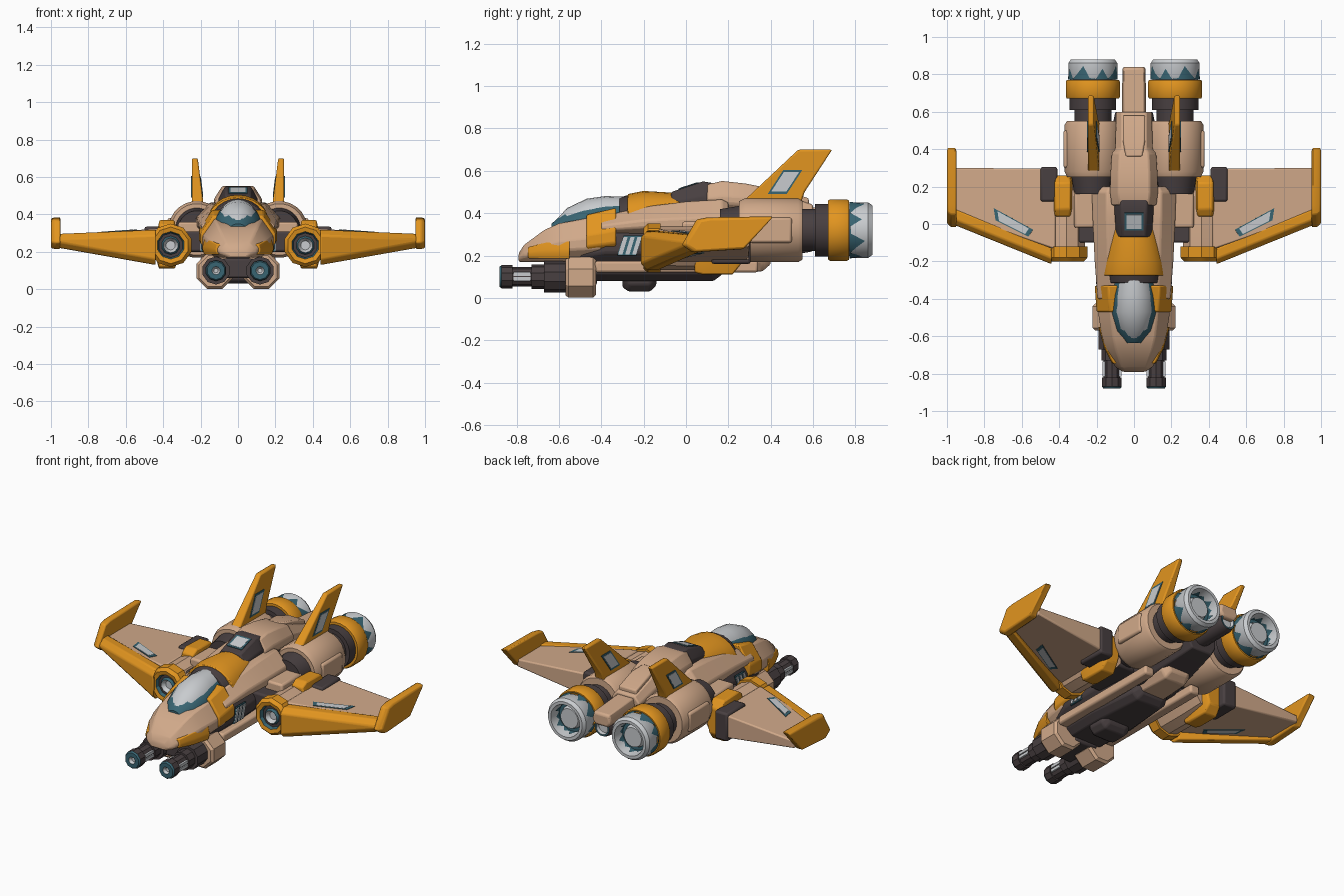
import bpy, bmesh, math
from mathutils import Vector

if "Cube" in bpy.data.objects:
    bpy.data.objects.remove(bpy.data.objects["Cube"])


def material(name, r, g, b):
    m = bpy.data.materials.new(name)
    m.use_nodes = True
    m.diffuse_color = (r, g, b, 1)
    m.node_tree.nodes["Principled BSDF"].inputs["Base Color"].default_value = (r, g, b, 1)
    return m


# T tan, O orange, D dark, B teal blue, L light grey
PALETTE = {"T": material("tan_armour", .64, .40, .255), "O": material("orange_paint", .76, .30, .014),
           "D": material("dark_metal", .065, .05, .052), "B": material("teal_trim", .04, .13, .17),
           "L": material("light_grey", .58, .60, .62)}


def skin(name, loops, mats, mirror=False, bevel=.008, caps=True):
    """Bridge equal-length loops; one letter per band, or one for all."""
    if len(mats) == 1:
        mats = mats * (len(loops) - 1)
    used = sorted(set(mats))
    bm = bmesh.new()
    rings = [[bm.verts.new(p) for p in loop] for loop in loops]
    n = len(rings[0])
    for a, b, m in zip(rings, rings[1:], mats):
        for i in range(n):
            j = (i + 1) % n
            bm.faces.new((a[i], a[j], b[j], b[i])).material_index = used.index(m)
    if caps:
        bm.faces.new(rings[0]).material_index = used.index(mats[0])
        bm.faces.new(rings[-1]).material_index = used.index(mats[-1])
    bmesh.ops.recalc_face_normals(bm, faces=bm.faces)
    me = bpy.data.meshes.new(name)
    bm.to_mesh(me)
    bm.free()
    for u in used:
        me.materials.append(PALETTE[u])
    ob = bpy.data.objects.new(name, me)
    bpy.context.collection.objects.link(ob)
    bpy.ops.object.select_all(action='DESELECT')
    ob.select_set(True)
    bpy.context.view_layer.objects.active = ob
    bpy.ops.object.shade_smooth_by_angle(angle=math.radians(32))
    if mirror:
        ob.modifiers.new("Mirror", 'MIRROR')
    if bevel:
        mod = ob.modifiers.new("Bevel", 'BEVEL')
        mod.width, mod.segments, mod.limit_method = bevel, 2, 'ANGLE'


def section(y, w, z0, z1, t=.66, b=.7, cx=0):
    h = z1 - z0
    half = [(b * w, z0), (w, z0 + .3 * h), (w, z0 + .55 * h), (t * w, z1)]
    return [(cx + x, y, z) for x, z in half] + [(cx - x, y, z) for x, z in reversed(half)]


def arch(y, w, z0, z1):
    return [(w * math.cos(a), y, z0 + (z1 - z0) * math.sin(a))
            for a in (math.pi * i / 12 for i in range(13))]


def loft(name, rows, mat, shape=section, **kw):
    skin(name, [shape(*r) for r in rows], mat, **kw)


def lathe(name, x, z, profile, mats, sides=24):
    turn = [math.tau * (i + .5) / sides for i in range(sides)]
    skin(name, [[(x + r * math.cos(a), y, z + r * math.sin(a)) for a in turn]
                for y, r in profile], mats, mirror=True, bevel=0)


def box(name, x0, x1, y0, y1, z0, z1, mat, mirror=False, bevel=.012):
    loops = [[(x0, y, z0), (x1, y, z0), (x1, y, z1), (x0, y, z1)] for y in (y0, y1)]
    skin(name, loops, mat, mirror, bevel)


def window(name, pts, mirror=True):
    """Teal frame plate with a light pane on it."""
    pts = [Vector(p) for p in pts]
    mid = sum(pts, Vector()) / len(pts)
    n = (pts[1] - pts[0]).cross(pts[2] - pts[0]).normalized()
    for part, s, d, m in (("frame", 1, .003, "B"), ("pane", .8, .0045, "L")):
        loop = [mid + (p - mid) * s for p in pts]
        skin(name + "_" + part, [[p - n * d for p in loop], [p + n * d for p in loop]], m, mirror, 0)


# Fuselage
loft("nose_and_hull", [(-.79, .06, .17, .21), (-.765, .10, .17, .25), (-.67, .15, .17, .32),
                       (-.6, .172, .17, .352), (-.5, .188, .17, .37), (-.4, .195, .17, .39)], "T")
loft("shoulder_hull", [(-.4, .195, .29, .385), (-.2, .21, .29, .43), (0, .22, .28, .455),
                       (.17, .225, .28, .465), (.2, .2, .3, .45)], "T")
loft("inner_core", [(-.5, .16, .13, .35), (-.38, .195, .15, .36), (-.15, .195, .15, .36),
                    (.2, .18, .15, .4), (.6, .1, .22, .4)], "D")
loft("chin_stripe", [(-.745, .118, .187, .24, .95, .95), (-.66, .16, .185, .262, .95, .95),
                     (-.55, .19, .185, .27, .95, .95)], "O", bevel=.004)
loft("cheek_hoop", [(-.47, .2, .18, .392), (-.33, .21, .19, .425)], "O")
loft("canopy_frame", [(-.635, .05, .31, .35), (-.57, .1, .32, .408), (-.47, .128, .335, .453),
                      (-.38, .126, .34, .466), (-.3, .115, .35, .465)], "B", shape=arch, bevel=0)
loft("canopy_glass", [(-.62, .045, .32, .362), (-.56, .09, .33, .425), (-.47, .115, .345, .468),
                      (-.38, .112, .35, .481), (-.3, .1, .36, .478)], "L", shape=arch, bevel=0)
loft("canopy_back_band", [(-.315, .14, .35, .474), (-.25, .15, .36, .492)], "D", shape=arch, bevel=.004)
loft("cockpit_collar", [(-.275, .165, .36, .49), (-.2, .16, .37, .505), (-.03, .125, .39, .495)],
     "O", shape=arch, bevel=.004)
loft("spine_hatch", [(-.07, .095, .4, .5), (.08, .105, .4, .55), (.14, .105, .4, .54)], "D")
window("hatch_window", [(-.05, -.035, .513), (.05, -.035, .513), (.05, .06, .544), (-.05, .06, .544)], False)
loft("spine", [(.10, .12, .4, .535), (.17, .128, .4, .552), (.28, .125, .4, .54), (.38, .118, .4, .52),
               (.40, .1, .38, .51), (.6, .095, .36, .44)], "T")
skin("spine_ridge", [[(s * w, y, z) for s, z in ((-1, .4), (1, .4), (1, top), (-1, top))]
                     for y, w, top in ((.36, .045, .527), (.45, .06, .515), (.58, .06, .47))], "T")
loft("tail_boom", [(.55, .065, .33, .43, .85), (.83, .062, .33, .41, .85), (.84, .055, .34, .40, .85)], "T")
lathe("tail_exhaust", 0, .315, [(.5, .06), (.8, .06), (.83, .05), (.83, .04), (.81, .035)], "DDBL", 12)

# Side vents
for s in (-1, 1):
    skin("vent_backing", [[(s * x, -.325, .2), (s * x, -.235, .2), (s * x, -.205, .295), (s * x, -.295, .295)]
                          for x in (.19, .199)], "B", bevel=0)
    for k in range(3):
        y = -.32 + k * .033
        skin("vent_slat", [[(s * x, y, .205), (s * x, y + .02, .205), (s * x, y + .045, .288),
                            (s * x, y + .025, .288)] for x in (.196, .204)], "L", bevel=0)

# Belly
loft("belly", [(-.46, .14, .08, .2), (-.2, .15, .08, .2), (.13, .12, .08, .2), (.17, .1, .11, .2)], "D")
loft("belly_pod", [(-.3, .07, .05, .14), (-.27, .1, .03, .14), (-.17, .1, .03, .14), (-.14, .08, .06, .14)], "D")
loft("rear_belly", [(.14, .11, .12, .26), (.36, .1, .125, .28), (.4, .08, .16, .28)], "T")
box("belly_rail", .135, .2, -.43, .34, .12, .175, "T", True)

# Front guns
lathe("gun", .118, .10, [(-.865, .012), (-.88, .022), (-.88, .048), (-.87, .055), (-.82, .055),
                         (-.82, .046), (-.73, .046), (-.73, .058), (-.67, .058), (-.67, .075),
                         (-.5, .075)], "LBBDDDDDDD", 10)
for x in (.068, .155):
    for z in (.08, .104):
        box("gun_strip", x, x + .013, -.815, -.735, z, z + .018, "L", True, 0)
lathe("gun_clamp", .125, .097, [(-.57, .09), (-.555, .104), (-.44, .104), (-.425, .09)], "T", 8)
box("gun_bridge", -.08, .08, -.64, -.42, .06, .165, "D")

# Engines
lathe("engine", .22, .32, [(.16, .10), (.25, .115), (.25, .138), (.28, .152), (.53, .152), (.55, .14),
                           (.55, .10), (.61, .10), (.61, .125), (.67, .125), (.67, .14), (.68, .146),
                           (.76, .146), (.77, .14), (.77, .122), (.79, .132), (.86, .132), (.88, .118),
                           (.88, .10), (.81, .09), (.81, .07), (.84, .06)],
      "DTTTTTDDDOOOOOLLLLLBL")


def teeth(name, r, base, tips):
    loops = []
    for row in range(2):
        loops.append([])
        for i in range(24):
            a = math.tau * (i + .5) / 24
            y = tips[i % len(tips)] if row else base
            loops[row].append((.22 + r * math.cos(a), y, .32 + r * math.sin(a)))
    skin(name, loops, "B", mirror=True, bevel=0, caps=False)


teeth("nozzle_teeth", .134, .772, (.776, .83, .776, .805, .845, .78))
teeth("inner_nozzle_teeth", .089, .811, (.815, .86, .82, .84))
box("nacelle_rib", .33, .378, .3, .5, .26, .38, "T", True)

# Tail fins
fin = [(.28, .465), (.53, .70), (.69, .70), (.56, .5), (.54, .44), (.3, .44)]
pane = [(.385, .49), (.46, .605), (.55, .605), (.475, .49)]


def lean(z):
    return .185 + (z - .46) * .125


skin("tail_fin", [[(.247, y, z) for y, z in fin], [(lean(z), y, z) for y, z in fin]], "O", True)
window("fin_outer_window", [(.247, y, z) for y, z in pane])
window("fin_inner_window", [(lean(z), y, z) for y, z in pane])

# Wing pods and joints
lathe("wing_pod", .36, .235, [(-.165, .025), (-.19, .04), (-.175, .05), (-.175, .066), (-.195, .074), (-.2, .098),
                              (-.18, .116), (-.12, .116), (-.12, .102), (.08, .104), (.22, .085)],
      "LBDBOOOOTT", 10)
loft("pod_shoulder", [(.04, .057, .12, .345, .65, .7, .38), (.08, .062, .11, .37, .65, .7, .38),
                      (.22, .062, .11, .365, .65, .7, .38), (.26, .052, .16, .32, .65, .7, .38)],
     "O", mirror=True)
box("pod_strut", .15, .36, -.1, .2, .2, .31, "D", True)
box("pod_fairing", .2, .32, -.02, .18, .26, .36, "T", True)
box("wing_joint", .41, .5, .12, .305, .16, .335, "D", True)


# Wings
def wing_top(x):
    return .325 - .07 * (x - .42)


def wing_under(x):
    return .17 + .132 * (x - .42)


skin("wing", [[(x, y0, wing_under(x)), (x, y1, wing_under(x)), (x, y1, wing_top(x)), (x, y0, wing_top(x))]
              for x, y0, y1 in ((.42, -.135, .295), (.96, .05, .3))], "T", True)
skin("wing_leading_edge", [
    [(x, y, z0 + .03), (x, y + .03, z0), (x, y + .085, z0), (x, y + .085, z1), (x, y + .03, z1), (x, y, z1 - .03)]
    for x, y, z0, z1 in ((.44, -.215, .13, .318), (.96, -.005, .222, .296))], "O", True)
for name, height in (("wing_top_window", wing_top), ("wing_under_window", wing_under)):
    window(name, [(x, y, height(x)) for x, y in ((.54, -.03), (.565, -.068), (.74, .02), (.75, .085))])
tip = [(-.02, .25), (.05, .37), (.1, .38), (.41, .385), (.27, .23), (.03, .215)]
skin("wing_tip", [[(.95, y, z) for y, z in tip], [(.98, y, z) for y, z in tip],
                  [(1, .02 + y * .95, .02 + z * .93) for y, z in tip]], "O", True)
